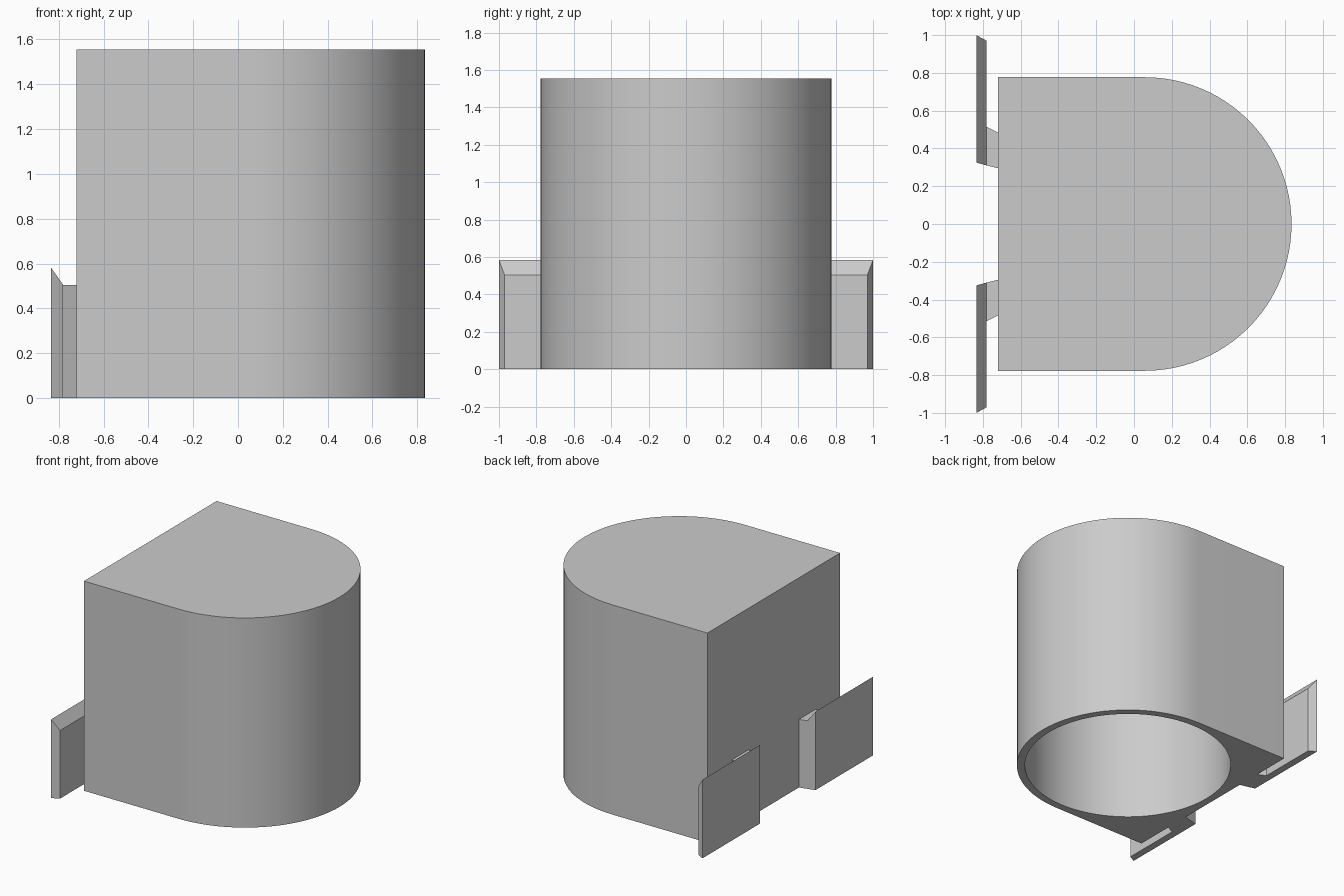
import bpy, bmesh
from math import sin, cos, pi, radians

cube = bpy.data.objects.get("Cube")
if cube:
    bpy.data.objects.remove(cube, do_unlink=True)

grey = bpy.data.materials.new("plain grey")
grey.use_nodes = True
colour = (0.6, 0.6, 0.6, 1)
grey.diffuse_color = colour
grey.node_tree.nodes["Principled BSDF"].inputs["Base Color"].default_value = colour


def finish(bm, name, smooth=False):
    """Turn a bmesh into a named grey object."""
    bmesh.ops.recalc_face_normals(bm, faces=bm.faces)
    mesh = bpy.data.meshes.new(name)
    bm.to_mesh(mesh)
    bm.free()
    mesh.materials.append(grey)
    obj = bpy.data.objects.new(name, mesh)
    bpy.context.scene.collection.objects.link(obj)
    if smooth:
        bpy.ops.object.select_all(action='DESELECT')
        obj.select_set(True)
        bpy.context.view_layer.objects.active = obj
        bpy.ops.object.shade_smooth_by_angle(angle=radians(30))


def wall(bm, outline, z0, z1):
    """Vertical wall along a closed outline, capped at z1; returns the open rim edges."""
    low = [bm.verts.new((x, y, z0)) for x, y in outline]
    high = [bm.verts.new((x, y, z1)) for x, y in outline]
    n = len(outline)
    for i in range(n):
        j = (i + 1) % n
        bm.faces.new((low[i], low[j], high[j], high[i]))
    bm.faces.new(high)
    return [bm.edges.get((low[i], low[(i + 1) % n])) for i in range(n)]


def slab(name, side, near, far):
    """Block between two upright rectangles, each given as x, y range and height."""
    bm = bmesh.new()
    rings = []
    for x, y0, y1, h in (near, far):
        rings.append([bm.verts.new((x, side * y, z))
                      for y, z in ((y0, 0), (y1, 0), (y1, h), (y0, h))])
    a, b = rings
    for i in range(4):
        j = (i + 1) % 4
        bm.faces.new((a[i], a[j], b[j], b[i]))
    bm.faces.new(a)
    bm.faces.new(b)
    finish(bm, name)


# Body: D-shaped cup with a round bore open at the bottom
CX, R, BORE, BACK, HEIGHT, CEILING = 0.057, 0.777, 0.721, -0.72, 1.555, 1.5
arc = [(CX + R * cos(t), R * sin(t)) for t in (-pi / 2 + pi * i / 48 for i in range(49))]
circle = [(CX + BORE * cos(t), BORE * sin(t)) for t in (2 * pi * i / 96 for i in range(96))]
bm = bmesh.new()
rim = wall(bm, arc + [(BACK, R), (BACK, -R)], 0, HEIGHT)
rim += wall(bm, circle, 0, CEILING)
bmesh.ops.triangle_fill(bm, edges=rim, use_beauty=True)
finish(bm, "cup_body", smooth=True)

# Mounting hooks: a short stem and a bevelled outward plate on each side
for label, side in (("rear", 1), ("front", -1)):
    slab(label + "_hook_stem", side, (BACK, 0.295, 0.485, 0.505), (-0.78, 0.31, 0.515, 0.505))
    slab(label + "_hook_plate", side, (-0.78, 0.31, 0.97, 0.505), (-0.835, 0.325, 1.0, 0.583))
